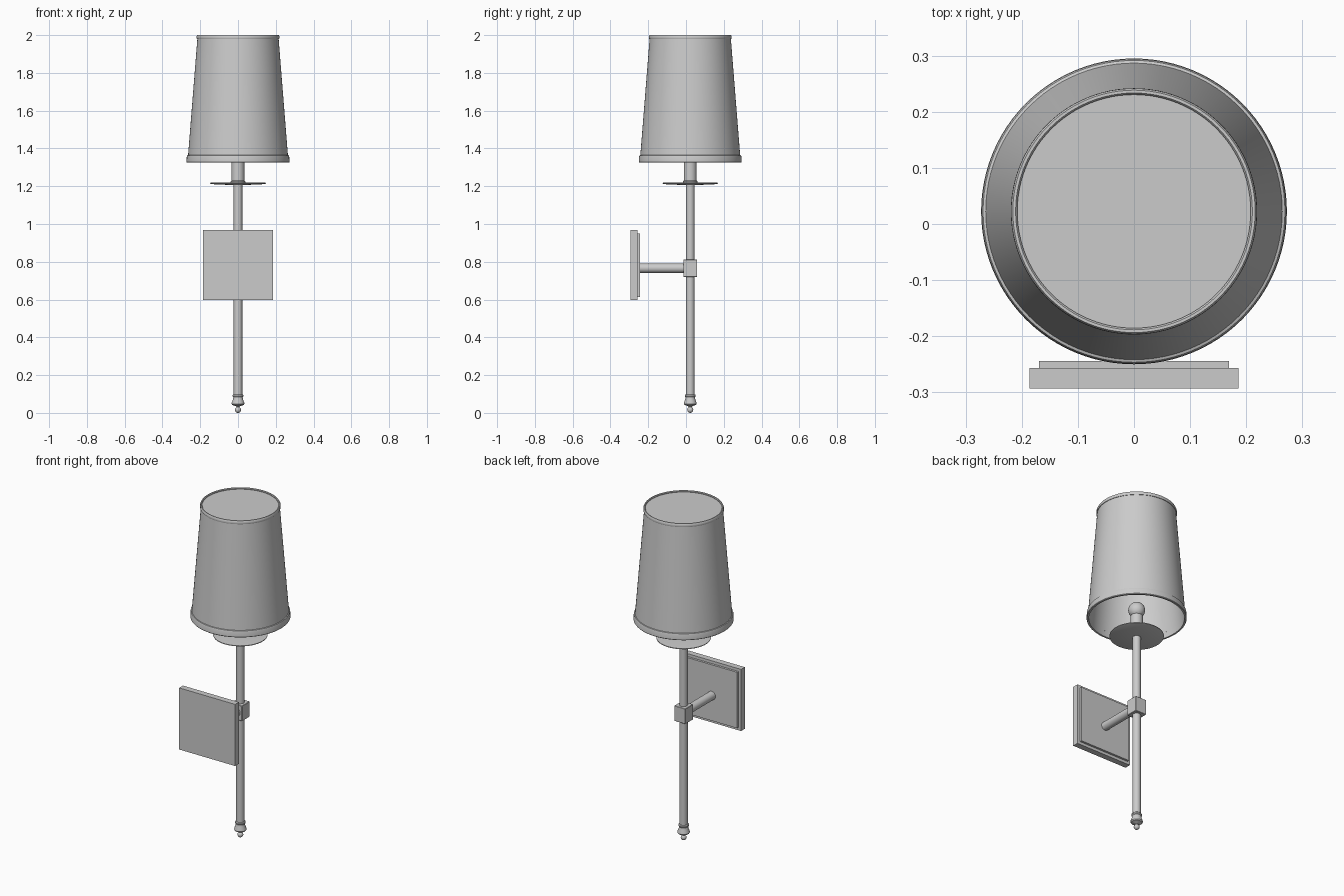
import bpy, bmesh, math
from mathutils import Matrix, Vector

if "Cube" in bpy.data.objects:
    bpy.data.objects.remove(bpy.data.objects["Cube"])

AXIS_Y = 0.0225


def finish(bm, name, smooth=True):
    bmesh.ops.recalc_face_normals(bm, faces=bm.faces)
    me = bpy.data.meshes.new(name)
    bm.to_mesh(me)
    bm.free()
    ob = bpy.data.objects.new(name, me)
    bpy.context.collection.objects.link(ob)
    if smooth:
        bpy.ops.object.select_all(action='DESELECT')
        ob.select_set(True)
        bpy.context.view_layer.objects.active = ob
        bpy.ops.object.shade_smooth_by_angle(angle=math.radians(35))
    return ob


def lathe(name, profile, segs=48, closed=False):
    """Spin (radius, z) points around the lamp axis."""
    bm = bmesh.new()
    vs = [bm.verts.new((r, AXIS_Y, z)) for r, z in profile]
    edges = [bm.edges.new(p) for p in zip(vs, vs[1:])]
    if closed:
        edges.append(bm.edges.new((vs[-1], vs[0])))
    bmesh.ops.spin(bm, geom=vs + edges, cent=(0, AXIS_Y, 0), axis=(0, 0, 1),
                   angle=math.tau, steps=segs)
    bmesh.ops.remove_doubles(bm, verts=bm.verts, dist=1e-5)
    return finish(bm, name)


def box(name, lo, hi, bevel=0.0):
    lo, hi = Vector(lo), Vector(hi)
    bm = bmesh.new()
    bmesh.ops.create_cube(bm, size=1, matrix=Matrix.Translation((lo + hi) / 2)
                          @ Matrix.Diagonal((*(hi - lo), 1)))
    if bevel:
        bmesh.ops.bevel(bm, geom=bm.edges[:], offset=bevel, segments=1, affect='EDGES')
    return finish(bm, name, False)


def arc(r0, z0, rad, a0, a1, n=10):
    """Profile points along a circular arc, angles in degrees from +r."""
    return [(max(0, r0 + rad * math.cos(math.radians(a0 + (a1 - a0) * i / n))),
             z0 + rad * math.sin(math.radians(a0 + (a1 - a0) * i / n)))
            for i in range(n + 1)]


# Wall plate in two steps
box("wall_plate", (-0.186, -0.293, 0.597), (0.186, -0.257, 0.967))
box("wall_plate_step", (-0.169, -0.257, 0.614), (0.169, -0.244, 0.95))

# Arm from the plate to the joint block
bm = bmesh.new()
bmesh.ops.create_cone(bm, cap_ends=True, segments=32, radius1=0.025, radius2=0.025,
                      depth=0.245, matrix=Matrix.Translation((0, -0.1275, 0.766))
                      @ Matrix.Rotation(math.pi / 2, 4, 'X'))
finish(bm, "arm")
box("joint_block", (-0.037, AXIS_Y - 0.037, 0.719),
    (0.037, AXIS_Y + 0.037, 0.811), 0.002)

# Stem
lathe("stem", [(0, 0.09), (0.0225, 0.09), (0.0225, 1.208), (0, 1.208)], 32)

# Finial: flared cup, neck and ball
lathe("finial", [(0, 0.098), (0.025, 0.098), (0.029, 0.094), (0.029, 0.088),
                 (0.025, 0.083), (0.027, 0.07), (0.033, 0.055), (0.034, 0.048),
                 (0.03, 0.042), (0.018, 0.038), (0.009, 0.034)]
      + arc(0, 0.016, 0.016, 60, -90), 32)

# Drip dish
lathe("drip_dish", [(0, 1.206), (0.03, 1.206), (0.14, 1.211), (0.148, 1.214),
                    (0.148, 1.218), (0.14, 1.219), (0, 1.219)], 64)

# Candle socket and round bulb
lathe("socket", [(0, 1.217), (0.039, 1.217), (0.039, 1.225), (0.034, 1.23),
                 (0.034, 1.34), (0, 1.34)], 32)
lathe("bulb", arc(0, 1.378, 0.046, -90, 90, 16), 32)

# Shade wall, trims and top cap
lathe("shade", [(0.267, 1.33), (0.214, 1.995), (0.209, 1.995), (0.262, 1.33)], 96, True)
lathe("shade_bottom_trim", [(0.26, 1.325), (0.27, 1.325), (0.2725, 1.328),
                            (0.2715, 1.355), (0.269, 1.363), (0.263, 1.365),
                            (0.259, 1.36)], 96, True)
lathe("shade_top_trim", [(0.211, 1.98), (0.218, 1.98), (0.2195, 1.984), (0.219, 1.995),
                         (0.216, 2.0), (0.211, 2.0), (0.208, 1.996)], 96, True)
lathe("shade_cap", [(0, 1.992), (0.211, 1.992), (0.211, 1.986), (0, 1.986)], 96)
